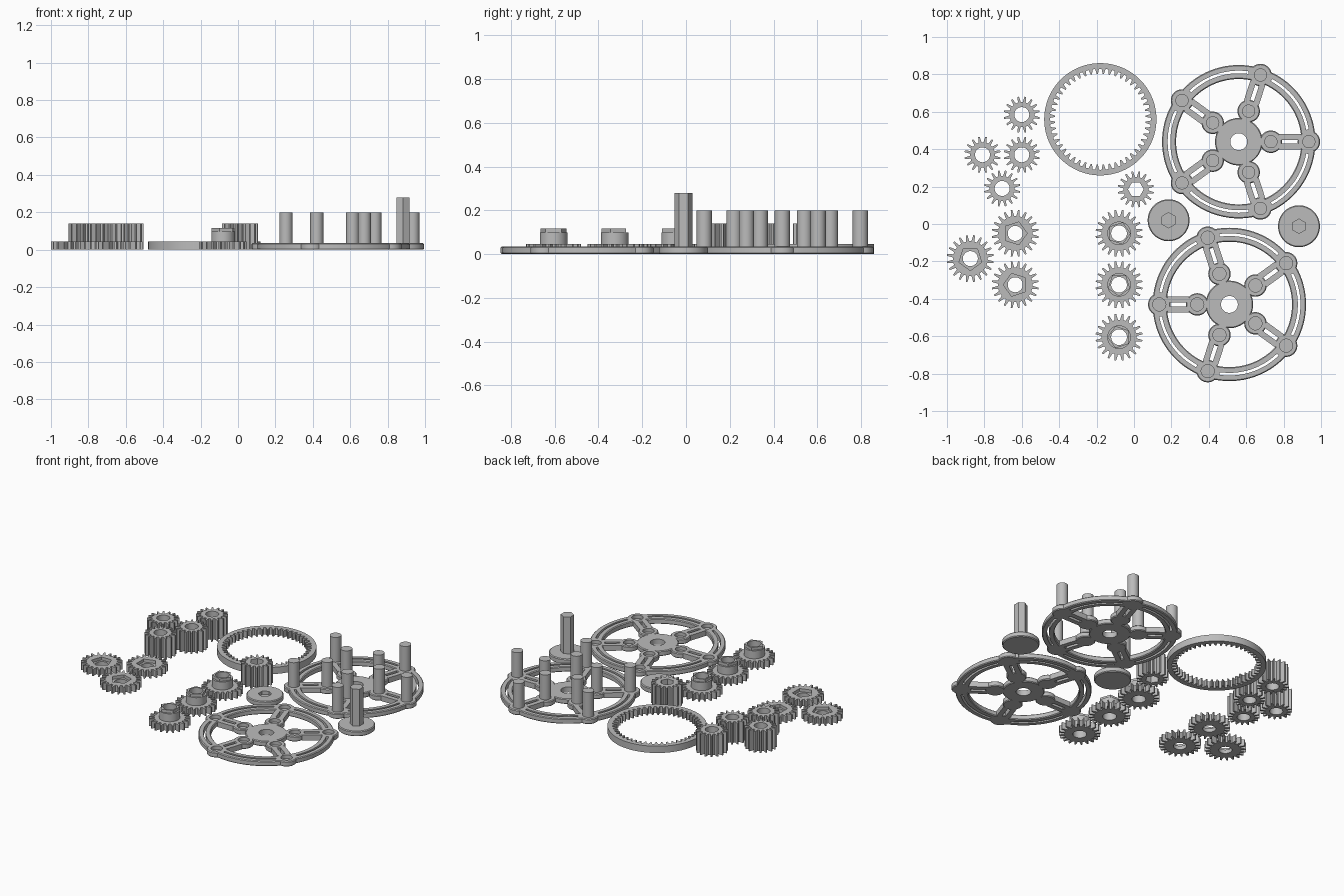
import bpy, bmesh
from math import cos, sin, pi, radians, floor
from mathutils import Matrix, Vector

if "Cube" in bpy.data.objects:
    bpy.data.objects.remove(bpy.data.objects["Cube"])

grey = bpy.data.materials.new("light_grey")
grey.use_nodes = True
grey.diffuse_color = (0.5, 0.5, 0.5, 1)
grey.node_tree.nodes["Principled BSDF"].inputs["Base Color"].default_value = (0.5, 0.5, 0.5, 1)

PLATE = 0.035   # carrier and disc thickness
FLAT = 0.045    # thin gear thickness
TALL = 0.14     # pinion height
C = 0.005       # chamfer


def finish(bm, name, x, y, turn=0):
    bmesh.ops.recalc_face_normals(bm, faces=bm.faces)
    me = bpy.data.meshes.new(name)
    bm.to_mesh(me)
    bm.free()
    me.materials.append(grey)
    ob = bpy.data.objects.new(name, me)
    bpy.context.collection.objects.link(ob)
    ob.location = (x, y, 0)
    ob.rotation_euler.z = radians(turn)
    bpy.ops.object.select_all(action='DESELECT')
    ob.select_set(True)
    bpy.context.view_layer.objects.active = ob
    bpy.ops.object.shade_smooth_by_angle(angle=radians(30))
    return ob


# Radius rules: each returns a radius for a fraction t of a full turn
def polygon(sides, r):
    return lambda t: r * cos(pi / sides) / cos(2 * pi * ((t * sides + 1e-6) % 1 - 0.5) / sides)


def teeth(count, root, tip):
    def rule(t):
        p = abs((t * count) % 1 - 0.5)
        return root + (tip - root) * min(1, max(0, (0.3 - p) / 0.19))
    return rule


def turns(count=48, corners=1):
    return sorted({round(i / count, 6) for i in range(count)} |
                  {round(i / corners, 6) for i in range(corners)})


def tooth_turns(count, corners=1):
    marks = (0, 0.2, 0.39, 0.61, 0.8)
    return sorted({round((i + m) / count, 6) for i in range(count) for m in marks} |
                  {round(i / corners, 6) for i in range(corners)})


def stack(bm, rings, ts, closed, at=(0, 0)):
    """Skin rings of (radius or rule, z); closed makes a hollow part, else ends are capped."""
    loops = []
    for r, z in rings:
        rule = r if callable(r) else (lambda t, r=r: r)
        loops.append([bm.verts.new((at[0] + rule(t) * cos(2 * pi * t),
                                    at[1] + rule(t) * sin(2 * pi * t), z)) for t in ts])
    pairs = list(zip(loops, loops[1:]))
    if closed:
        pairs.append((loops[-1], loops[0]))
    else:
        bm.faces.new(loops[0])
        bm.faces.new(loops[-1])
    n = len(ts)
    for a, b in pairs:
        for i in range(n):
            j = (i + 1) % n
            bm.faces.new((a[i], a[j], b[j], b[i]))


def part(name, rings, ts, x, y, closed=True, turn=0):
    bm = bmesh.new()
    stack(bm, rings, ts, closed)
    return finish(bm, name, x, y, turn)


def rounded(r, h):
    return [(r - C, 0), (r, C), (r, h - C), (r - C, h)]


def arc(bm, section, a0, a1, steps):
    """Sweep an (r, z) section between two angles in degrees."""
    loops = []
    for i in range(steps + 1):
        a = radians(a0 + (a1 - a0) * i / steps)
        loops.append([bm.verts.new((r * cos(a), r * sin(a), z)) for r, z in section])
    n = len(section)
    for a, b in zip(loops, loops[1:]):
        for i in range(n):
            j = (i + 1) % n
            bm.faces.new((a[i], a[j], b[j], b[i]))
    bm.faces.new(loops[0])
    bm.faces.new(loops[-1])


def carrier(name, x, y, turn, pins):
    bm = bmesh.new()
    r = 0.035
    # hub with shaft hole
    stack(bm, [(0.045, 0)] + rounded(0.127, PLATE) + [(0.045, PLATE)], turns(60), True)
    # bosses, with either pins or blind sockets
    end = 0.2 if pins else 0.012
    outer = [(0.345, 0), (0.41 - C, 0), (0.41, C), (0.41, PLATE - C), (0.41 - C, PLATE), (0.345, PLATE)]
    rim_out = [(0.38 if q == 0.345 else q, z) for q, z in outer]
    rim_in = [(0.335, C), (0.34, 0), (0.366, 0), (0.366, PLATE), (0.34, PLATE), (0.335, PLATE - C)]
    for k in range(5):
        a = 72 * k
        d = Vector((cos(radians(a)), sin(radians(a))))
        for dist in (0.172, 0.375):
            stack(bm, rounded(0.06, PLATE) + [(r, PLATE), (r, end)], turns(40), False, d * dist)
        # slotted spoke made of two bars
        for side in (1, -1):
            m = (Matrix.Rotation(radians(a), 4, 'Z')
                 @ Matrix.Translation((0.2735, side * 0.026, PLATE / 2))
                 @ Matrix.Diagonal((0.117, 0.032, PLATE, 1)))
            bmesh.ops.create_cube(bm, size=1, matrix=m)
        # slotted rim between bosses
        arc(bm, rim_out, a + 7, a + 65, 16)
        arc(bm, rim_in, a + 7, a + 65, 16)
        for s in (7, 62):
            arc(bm, outer, a + s, a + s + 3, 1)
    finish(bm, name, x, y, turn)


carrier("pin_carrier", 0.56, 0.44, 0, True)
carrier("socket_carrier", 0.51, -0.43, 180, False)

# Ring gear with inward teeth
inner = teeth(48, 0.27, 0.243)
part("ring_gear", [(0.3, 0), (0.3, FLAT), (inner, FLAT), (inner, 0)], tooth_turns(48), -0.18, 0.56)

# Tall pinions, and the sun pinion with a hexagonal bore
tooth = teeth(16, 0.067, 0.097)
for i, (x, y) in enumerate([(-0.6, 0.585), (-0.81, 0.37), (-0.6, 0.37), (-0.705, 0.19)]):
    part(f"pinion_{i + 1}", [(tooth, 0), (tooth, TALL), (0.04, TALL), (0.04, 0)], tooth_turns(16), x, y)
bore = polygon(6, 0.042)
part("sun_pinion", [(tooth, 0), (tooth, TALL), (bore, TALL), (bore, 0)], tooth_turns(16, 6), 0.01, 0.185)

# Wide gears: one set with pentagonal recesses, one with pentagonal collars
tooth = teeth(20, 0.093, 0.126)
ts = tooth_turns(20, 5)
recess = polygon(5, 0.064)
collar = polygon(5, 0.062)
for i, (x, y) in enumerate([(-0.635, -0.05), (-0.875, -0.185), (-0.635, -0.325)]):
    part(f"recessed_gear_{i + 1}", [(tooth, 0), (tooth, FLAT), (recess, FLAT), (recess, 0.025),
                                    (0.04, 0.025), (0.04, 0)], ts, x, y, turn=54 * i)
for i, y in enumerate([-0.05, -0.325, -0.605]):
    part(f"collar_gear_{i + 1}", [(tooth, 0), (tooth, FLAT), (0.063, FLAT), (0.063, 0.098),
                                  (collar, 0.098), (collar, 0.117), (0.042, 0.117), (0.042, 0)],
         ts, -0.08, y, turn=54 * i)

# Round end discs: one with a hexagonal socket, one with a hexagonal post
hexagon = polygon(6, 0.041)
for name, x, y, end in [("socket_disc", 0.185, 0.02, 0.012), ("post_disc", 0.882, -0.012, 0.28)]:
    part(name, rounded(0.112, PLATE) + [(hexagon, PLATE), (hexagon, end)], turns(60, 6), x, y, False, 30)
